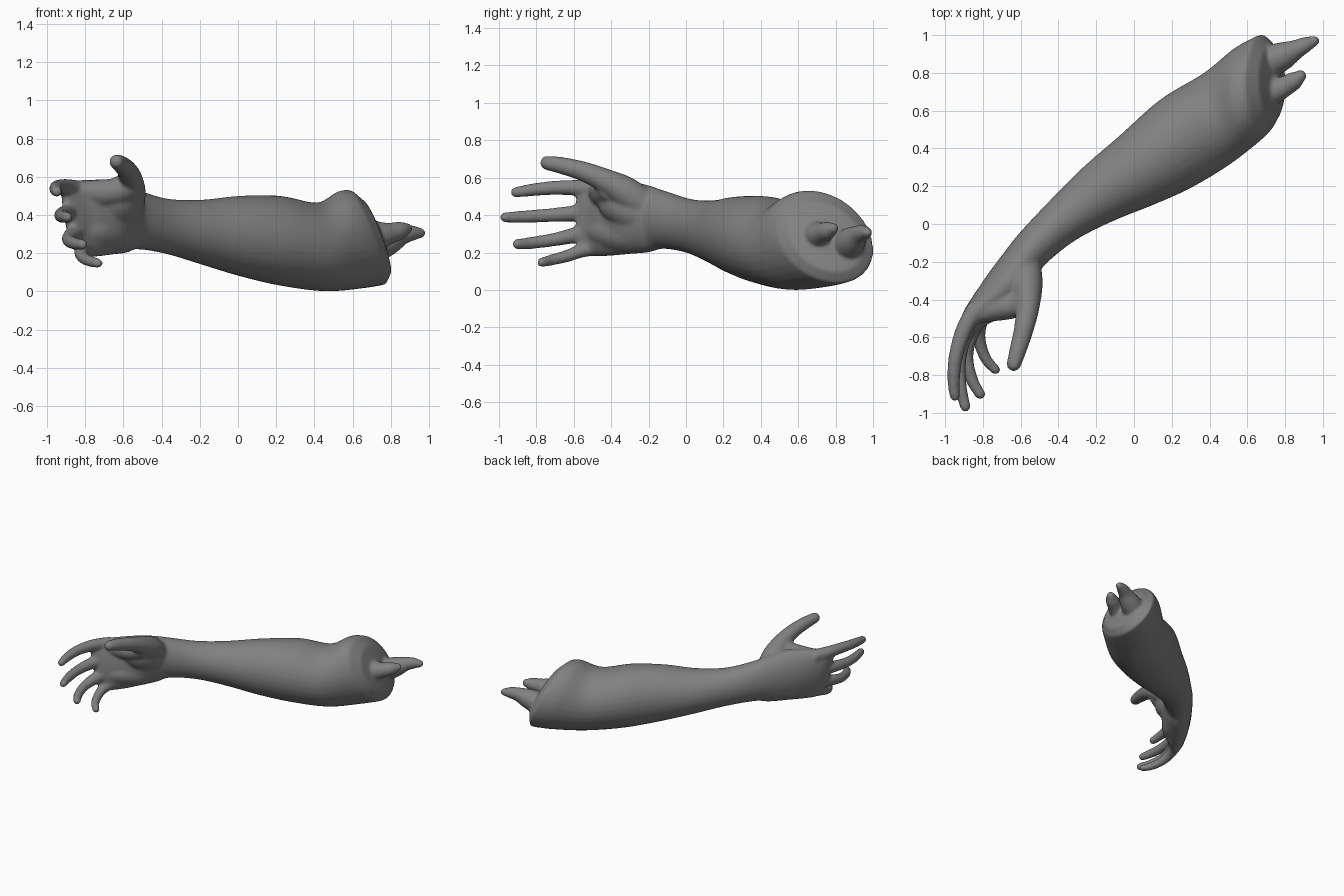
import bpy, bmesh, math
from mathutils import Vector

bm = bmesh.new()
N = 32


def spline(rows, steps=6):
    """Smoothly interpolate rows of numbers."""
    pts = [rows[0]] + list(rows) + [rows[-1]]
    out = []
    for i in range(1, len(pts) - 2):
        for s in range(steps):
            t = s / steps
            out.append([0.5 * (2 * b + (c - a) * t + (2 * a - 5 * b + 4 * c - d) * t * t
                               + (3 * b - a - 3 * c + d) * t ** 3)
                        for a, b, c, d in zip(*pts[i - 1:i + 3])])
    return out + [list(rows[-1])]


def loft(rings, start, end):
    """Skin rings of (centre, half-axis u, half-axis v); close with end points."""
    loops = []
    for c, u, v in rings:
        loops.append([bm.verts.new(c + u * math.cos(k * math.tau / N) + v * math.sin(k * math.tau / N))
                      for k in range(N)])
    for a, b in zip(loops, loops[1:]):
        for k in range(N):
            j = (k + 1) % N
            bm.faces.new((a[k], a[j], b[j], b[k]))
    for loop, p in ((loops[0], start), (loops[-1], end)):
        tip = bm.verts.new(p)
        for k in range(N):
            bm.faces.new((loop[k], loop[(k + 1) % N], tip))


def tube(rows):
    """Round tapering limb through rows of (x, y, z, radius)."""
    rows = spline(rows)
    ctr = [Vector(r[:3]) for r in rows]
    rings = []
    for i, r in enumerate(rows):
        t = (ctr[min(i + 1, len(ctr) - 1)] - ctr[max(i - 1, 0)]).normalized()
        u = t.cross(Vector((0, 0, 1))).normalized()
        rings.append((ctr[i], u * r[3], u.cross(t) * r[3]))
    c, u, v = rings[-1]
    rad = rows[-1][3]
    for a in (0.4, 0.8, 1.2):
        rings.append((c + t * rad * math.sin(a), u * math.cos(a), v * math.cos(a)))
    loft(rings, ctr[0], c + t * rad)


# forearm and palm: left x,y / right x,y / bottom z, top z / lean of top in x
body = [
    (.65, .995, .715, .485, .035, .53, -.09),
    (.53, .93, .65, .425, .015, .525, -.06),
    (.37, .80, .50, .31, .0, .465, -.02),
    (.14, .66, .30, .19, .03, .50, 0),
    (-.08, .465, .10, .10, .08, .50, 0),
    (-.27, .30, -.10, .02, .14, .48, 0),
    (-.44, .13, -.30, -.08, .195, .485, 0),
    (-.60, -.04, -.455, -.20, .22, .53, 0),
    (-.68, -.14, -.51, -.27, .20, .56, 0),
    (-.77, -.26, -.58, -.38, .19, .585, 0),
    (-.85, -.38, -.69, -.47, .18, .585, -.02),
    (-.90, -.47, -.775, -.525, .18, .58, -.03),
    (-.91, -.53, -.825, -.565, .195, .57, -.035),
    (-.90, -.58, -.86, -.59, .23, .54, -.04),
]
rings = []
for lx, ly, rx, ry, zb, zt, lean in spline(body):
    rings.append((Vector(((lx + rx) / 2, (ly + ry) / 2, (zb + zt) / 2)),
                  Vector((rx - lx, ry - ly, 0)) / 2,
                  Vector((lean, lean * .8 if lx > 0 else 0, (zt - zb) / 2))))
# bulging cut end
c, u, v = rings[0]
rings.insert(0, (c + Vector((.05, .01, 0)), u * .75, v * .75))
loft(rings, Vector((.76, .765, .285)), Vector((-.88, -.59, .385)))

# four fingers
tube([(-.83, -.44, .53, .05), (-.90, -.56, .545, .044), (-.943, -.70, .546, .038),
      (-.955, -.82, .535, .034), (-.948, -.912, .522, .028)])
tube([(-.83, -.44, .42, .05), (-.895, -.58, .41, .044), (-.925, -.72, .40, .037),
      (-.920, -.85, .392, .034), (-.893, -.968, .388, .028)])
tube([(-.80, -.44, .32, .05), (-.865, -.58, .295, .044), (-.886, -.70, .27, .036),
      (-.86, -.82, .252, .033), (-.814, -.902, .245, .028)])
tube([(-.78, -.42, .24, .045), (-.82, -.55, .212, .038), (-.813, -.64, .18, .033),
      (-.78, -.72, .16, .030), (-.733, -.772, .147, .026)])

# thumb
tube([(-.58, -.20, .43, .085), (-.568, -.32, .52, .085), (-.564, -.44, .588, .064),
      (-.582, -.55, .634, .053), (-.612, -.66, .664, .046), (-.636, -.742, .679, .039)])
# fleshy thumb mound, web to the first finger, and heel of the hand
tube([(-.58, -.17, .39, .09), (-.61, -.27, .42, .11), (-.64, -.36, .46, .105), (-.69, -.40, .49, .085)])
tube([(-.57, -.40, .55, .075), (-.65, -.43, .52, .072), (-.74, -.445, .515, .07), (-.85, -.48, .525, .05)])
tube([(-.60, -.20, .31, .09), (-.68, -.33, .30, .10), (-.75, -.42, .31, .09), (-.82, -.49, .31, .06)])

# two broken bones sticking out of the cut
tube([(.60, .80, .22, .10), (.72, .86, .24, .085), (.79, .89, .265, .075),
      (.86, .925, .295, .052), (.91, .95, .305, .042), (.955, .969, .305, .028)])
tube([(.62, .67, .29, .08), (.74, .705, .295, .07), (.80, .73, .305, .055),
      (.85, .76, .318, .048), (.882, .785, .328, .032)])

bmesh.ops.recalc_face_normals(bm, faces=bm.faces)
mesh = bpy.data.meshes.new("forearm_and_hand")
bm.to_mesh(mesh)
bm.free()
arm = bpy.data.objects.new("forearm_and_hand", mesh)
bpy.context.collection.objects.link(arm)

# dark grey skin
grey = bpy.data.materials.new("dark_grey")
grey.diffuse_color = (.22, .22, .22, 1)
mesh.materials.append(grey)

# fuse all parts into one soft skin
fuse = arm.modifiers.new("fuse", 'REMESH')
fuse.mode = 'VOXEL'
fuse.voxel_size = 0.01
fuse.use_smooth_shade = True
soft = arm.modifiers.new("soften", 'SMOOTH')
soft.factor = 0.5
soft.iterations = 10
